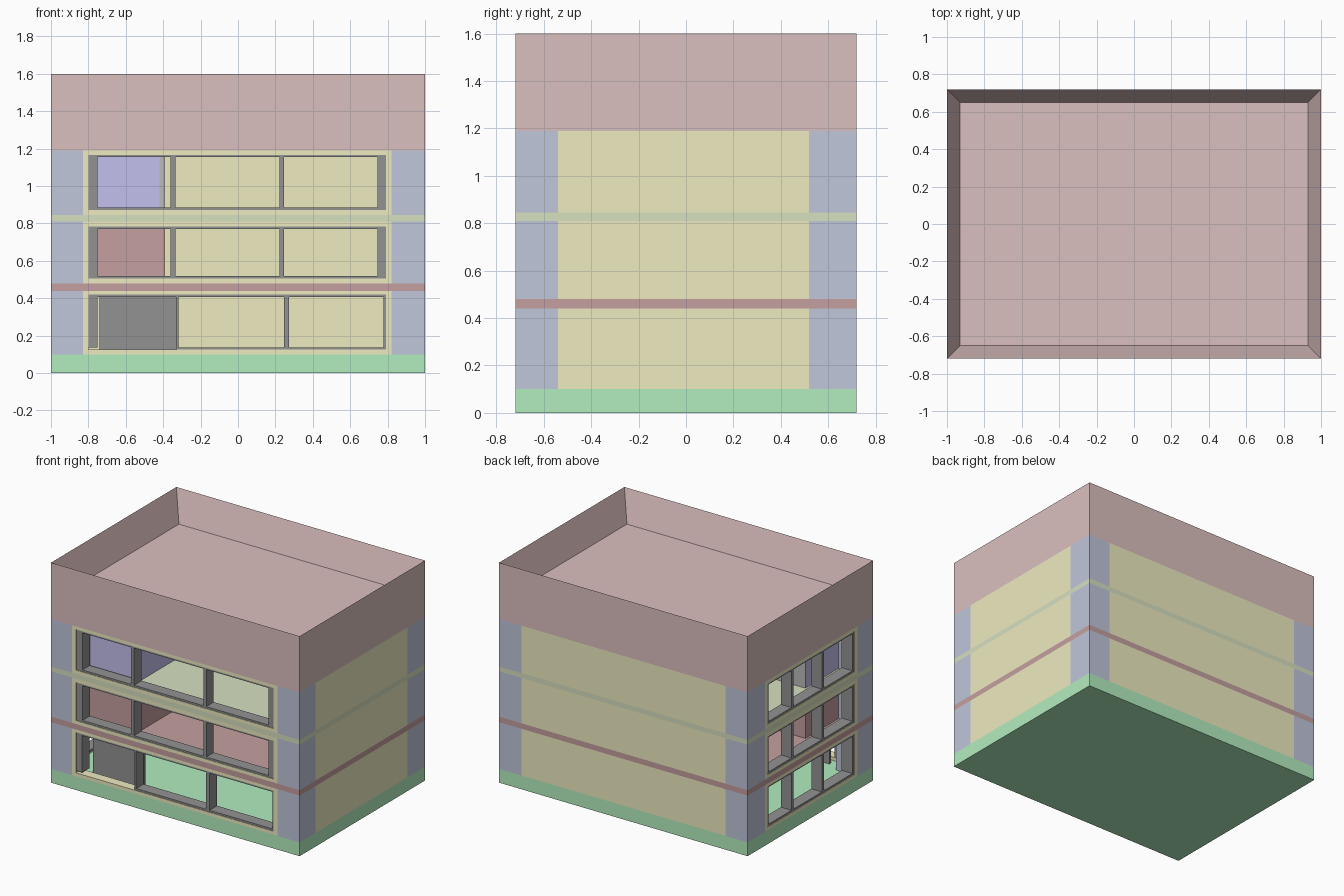
import bpy, bmesh
from mathutils import Vector

if "Cube" in bpy.data.objects:
    bpy.data.objects.remove(bpy.data.objects["Cube"])


def material(name, r, g, b):
    m = bpy.data.materials.new(name)
    m.diffuse_color = (r, g, b, 1)
    m.use_nodes = True
    m.node_tree.nodes["Principled BSDF"].inputs["Base Color"].default_value = m.diffuse_color
    return m


GREEN = material("green", .45, .85, .52)
RED = material("dark_red", .56, .35, .35)
SAGE = material("sage", .67, .75, .53)
ROSE = material("rose", .71, .53, .52)
BLUE = material("slate_blue", .53, .57, .71)
YELLOW = material("yellow", .86, .83, .53)
DARK = material("charcoal", .29, .29, .29)
VIOLET = material("violet", .55, .53, .85)
GREY = material("grey", .5, .5, .5)


def boxes(name, mat, items):
    """One object from (x0, x1, y0, y1, z0, z1) boxes."""
    bm = bmesh.new()
    for x0, x1, y0, y1, z0, z1 in items:
        vs = bmesh.ops.create_cube(bm, size=1)["verts"]
        for v in vs:
            v.co = Vector((x1 if v.co.x > 0 else x0,
                           y1 if v.co.y > 0 else y0,
                           z1 if v.co.z > 0 else z0))
    me = bpy.data.meshes.new(name)
    bm.to_mesh(me)
    bm.free()
    me.materials.append(mat)
    ob = bpy.data.objects.new(name, me)
    bpy.context.collection.objects.link(ob)
    return ob


X, Y, T = 1.0, .72, .07


def on_front(u0, u1, d0, d1, z0, z1):
    return (u0, u1, -Y + d0, -Y + d1, z0, z1)


def on_left(u0, u1, d0, d1, z0, z1):
    return (-X + d0, -X + d1, u0, u1, z0, z1)


def window_wall(name, place, ends, hole, z, hole_z, posts, door=None):
    """Yellow wall around one wide opening, with a charcoal frame and posts."""
    (a, b), (c, d), (z0, z1), (h0, h1) = ends, hole, z, hole_z
    boxes(name + "_wall", YELLOW, [
        place(a, c, 0, T, z0, z1), place(d, b, 0, T, z0, z1),
        place(c, d, 0, T, z0, h0), place(c, d, 0, T, h1, z1)])
    f, e0, e1 = .013, .004, .09
    start = c if door is None else door
    bars = [place(start, d, e0, e1, h0, h0 + f), place(c, d, e0, e1, h1 - f, h1)]
    bars += [place(p, q, e0, e1, h0 + f, h1 - f) for p, q in posts]
    boxes(name + "_window_frame", DARK, bars)


# Base, floor slabs
boxes("base", GREEN, [(-X, X, -Y, Y, 0, .1)])
boxes("first_slab", RED, [(-X, X, -Y, Y, .44, .48)])
boxes("second_slab", SAGE, [(-X, X, -Y, Y, .81, .845)])

# Roof with sunken top
roof = boxes("roof_parapet", ROSE, [(-X, X, -Y, Y, 1.19, 1.6)])
bm = bmesh.new()
bm.from_mesh(roof.data)
top = max(bm.faces, key=lambda f: f.calc_center_median().z)
bmesh.ops.inset_region(bm, faces=[top], thickness=T, use_even_offset=True)
bmesh.ops.translate(bm, verts=list({v for v in bm.faces[:] for v in v.verts
                                    if abs(v.co.x) < .97 and v.co.z > 1.5}),
                    vec=(0, 0, -.225))
# Side walls of the recess follow the lowered floor
bm.normal_update()
bm.to_mesh(roof.data)
bm.free()

# Storeys: height, opening height, front post positions
storeys = [
    ("ground", (.1, .44), (.125, .42),
     [(-.8, -.752), (-.332, -.318), (.245, .272), (.777, .79)]),
    ("middle", (.48, .81), (.505, .783),
     [(-.8, -.75), (-.36, -.335), (.222, .246), (.745, .79)]),
    ("upper", (.845, 1.19), (.872, 1.167),
     [(-.8, -.75), (-.36, -.335), (.222, .246), (.745, .79)]),
]
for name, z, hz, posts in storeys:
    boxes(name + "_corner_columns", BLUE, [
        (-X, -.83, -Y, -.54, *z), (.82, X, -Y, -.54, *z),
        (-X, -.82, .52, Y, *z), (.82, X, .52, Y, *z)])
    boxes(name + "_plain_walls", YELLOW, [
        (-.82, .82, Y - T, Y, *z), (X - T, X, -.54, .52, *z)])
    window_wall(name + "_front", on_front, (-.83, .82), (-.8, .79), z, hz, posts,
                -.33 if name == "ground" else None)
    window_wall(name + "_left", on_left, (-.54, .52), (-.51, .49), z, hz,
                [(-.51, -.49), (-.165, -.14), (.185, .21), (.475, .49)])

# Interior pieces
boxes("entrance_panel", DARK, [(-.74, -.33, -.61, -.59, .1, .44)])
boxes("middle_room", RED, [(-.85, -.39, -.58, -.16, .48, .81)])
boxes("upper_room", VIOLET, [(-.85, -.42, -.61, -.17, .845, 1.19),
                             (-.42, -.39, -.6, -.17, .845, 1.19)])
boxes("upper_room_back", GREY, [(-.85, -.39, -.17, -.16, .845, 1.19)])
boxes("upper_room_edge", GREY, [(-.42, -.39, -.61, -.6, .845, 1.19)])
